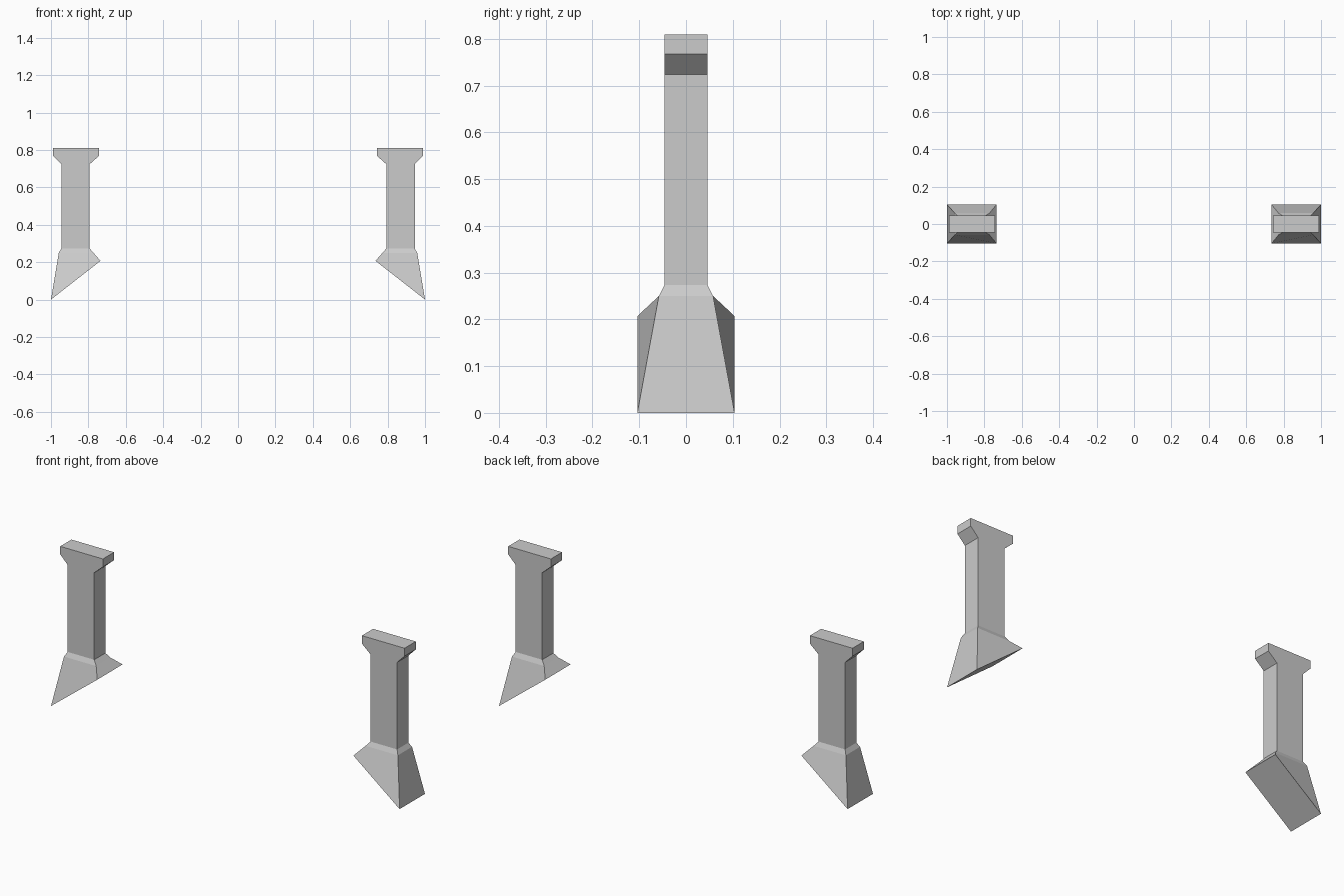
import bpy, bmesh

if "Cube" in bpy.data.objects:
    bpy.data.objects.remove(bpy.data.objects["Cube"])

# Rectangular sections of one post, bottom to top:
# (inner x, inner z, outer x, outer z, half depth)
SECTIONS = [
    (0.735, 0.207, 1.000, 0.000, 0.104),  # slanted sole
    (0.773, 0.250, 0.958, 0.250, 0.058),  # top of the foot
    (0.793, 0.273, 0.945, 0.273, 0.046),  # shaft bottom
    (0.793, 0.724, 0.945, 0.724, 0.046),  # shaft top
    (0.743, 0.768, 0.988, 0.768, 0.046),  # head flare
    (0.743, 0.809, 0.988, 0.809, 0.046),  # head top
]


def loft(name, sections):
    bm = bmesh.new()
    rings = []
    for xi, zi, xo, zo, d in sections:
        corners = [(xi, -d, zi), (xo, -d, zo), (xo, d, zo), (xi, d, zi)]
        rings.append([bm.verts.new(c) for c in corners])
    for a, b in zip(rings, rings[1:]):
        for i in range(4):
            j = (i + 1) % 4
            bm.faces.new((a[i], a[j], b[j], b[i]))
    bm.faces.new(rings[0][::-1])
    bm.faces.new(rings[-1])
    bmesh.ops.recalc_face_normals(bm, faces=bm.faces)
    mesh = bpy.data.meshes.new(name)
    bm.to_mesh(mesh)
    bm.free()
    obj = bpy.data.objects.new(name, mesh)
    bpy.context.collection.objects.link(obj)
    return obj


# Post with flared foot and head, mirrored to the other side
posts = loft("support_posts", SECTIONS)
mirror = posts.modifiers.new("mirror", 'MIRROR')
mirror.use_axis = (True, False, False)
mirror.use_mirror_merge = False
